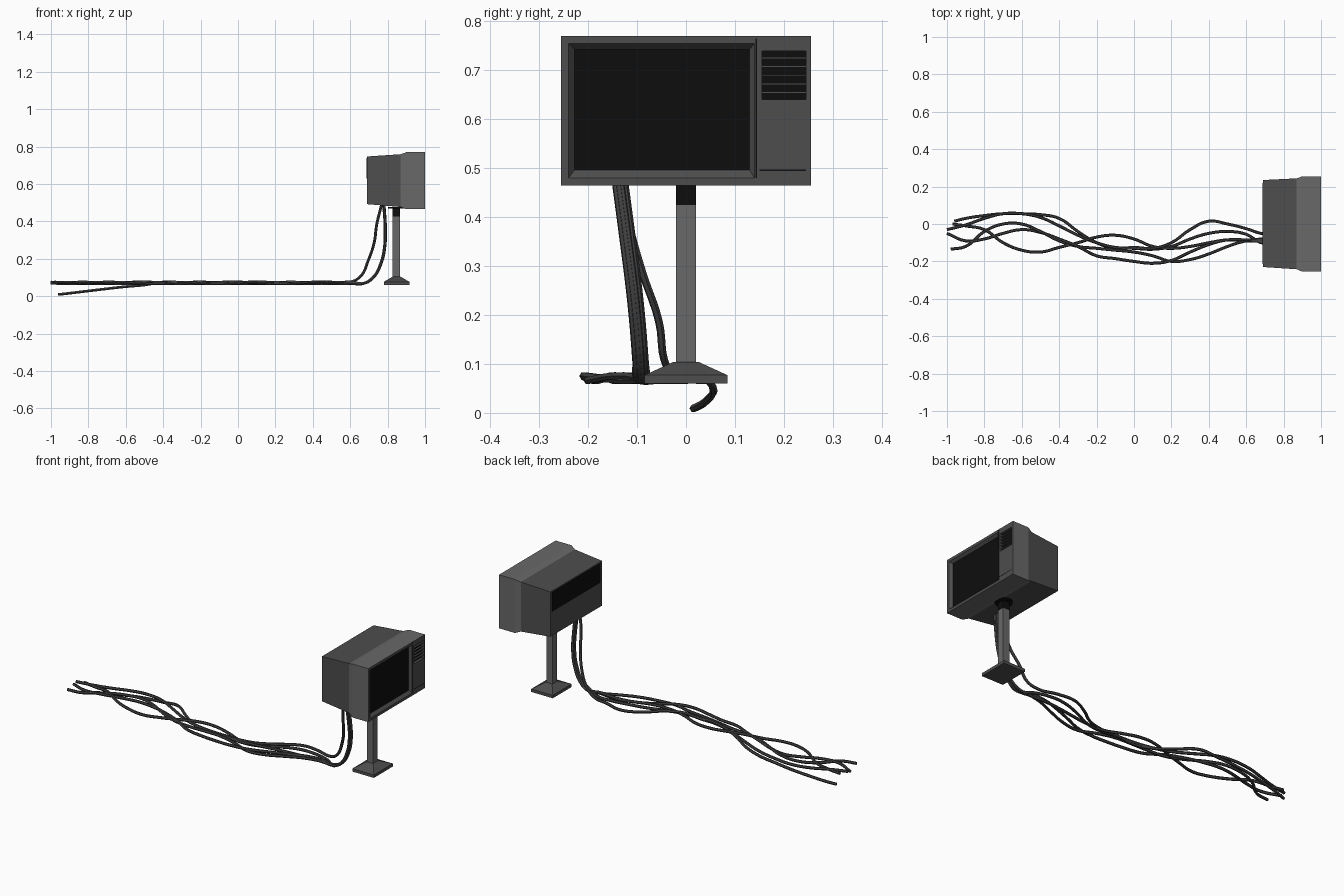
import bpy, bmesh, math

if "Cube" in bpy.data.objects:
    bpy.data.objects.remove(bpy.data.objects["Cube"])


def material(name, v):
    m = bpy.data.materials.new(name)
    m.diffuse_color = (v, v, v, 1)
    m.use_nodes = True
    m.node_tree.nodes["Principled BSDF"].inputs["Base Color"].default_value = m.diffuse_color
    return m


BODY = material("dark grey plastic", 0.075)
LIGHT = material("mid grey metal", 0.14)
CABLE = material("cable rubber", 0.055)
BLACK = material("black glass", 0.004)


def finish(name, bm, mats, recalc=True):
    if recalc:
        bmesh.ops.recalc_face_normals(bm, faces=bm.faces)
    me = bpy.data.meshes.new(name)
    bm.to_mesh(me)
    bm.free()
    for m in mats:
        me.materials.append(m)
    ob = bpy.data.objects.new(name, me)
    bpy.context.collection.objects.link(ob)
    return ob


def rect_x(bm, x, y0, y1, z0, z1):
    """Rectangle of vertices in a plane of constant x, wound to face +x."""
    return [bm.verts.new((x, y, z)) for y, z in
            ((y0, z0), (y1, z0), (y1, z1), (y0, z1))]


def bridge(bm, a, b, mat=0):
    n = len(a)
    for i in range(n):
        j = (i + 1) % n
        bm.faces.new((a[i], a[j], b[j], b[i])).material_index = mat


def box(name, x0, x1, y0, y1, z0, z1, mat):
    bm = bmesh.new()
    a, b = rect_x(bm, x0, y0, y1, z0, z1), rect_x(bm, x1, y0, y1, z0, z1)
    bridge(bm, a, b)
    bm.faces.new(a[::-1])
    bm.faces.new(b)
    return finish(name, bm, [mat])


# Cabinet: tapered rear housing flaring into the front casing
bm = bmesh.new()
sections = [(0.69, -0.23, 0.235, 0.492, 0.747), (0.87, -0.242, 0.244, 0.477, 0.759),
            (0.90, -0.255, 0.255, 0.465, 0.77), (1.0, -0.255, 0.255, 0.465, 0.77)]
rings = [rect_x(bm, *s) for s in sections]
for i in range(3):
    bridge(bm, rings[i], rings[i + 1], 1 if i else 0)
bm.faces.new(rings[0][::-1])

# Front panel: grid of cells leaving the screen and grille openings
ys = [-0.255, -0.24, 0.14, 0.155, 0.245, 0.255]
zs = [0.465, 0.48, 0.64, 0.74, 0.755, 0.77]
for i in range(5):
    for j in range(5):
        if (i == 1 and 1 <= j <= 3) or (i == 3 and j == 2):
            continue
        bm.faces.new(rect_x(bm, 1.0, ys[i], ys[i + 1], zs[j], zs[j + 1]))

# Recessed screen and speaker pocket
for outer, inner in (((-0.24, 0.14, 0.48, 0.755), (-0.228, 0.13, 0.496, 0.743)),
                     ((0.155, 0.245, 0.64, 0.74), (0.155, 0.245, 0.64, 0.74))):
    a, b = rect_x(bm, 1.0, *outer), rect_x(bm, 0.985, *inner)
    bridge(bm, b, a)
    bm.faces.new(b).material_index = 2
bmesh.ops.remove_doubles(bm, verts=bm.verts, dist=0.0005)
finish("television_cabinet", bm, [BODY, LIGHT, BLACK])

# Grille slats, panel seams and rear vent
for k in range(5):
    z = 0.655 + k * 0.0175
    box("grille_slat", 0.984, 0.995, 0.155, 0.245, z - 0.002, z + 0.002, BODY)
box("panel_seam", 0.995, 1.0005, 0.1425, 0.1455, 0.48, 0.765, BLACK)
box("control_seam", 0.995, 1.0005, 0.15, 0.245, 0.494, 0.497, BLACK)
box("rear_vent", 0.688, 0.692, -0.215, 0.22, 0.63, 0.74, BLACK)

# Stand: post, collar and stepped foot
box("stand_post", 0.826, 0.866, -0.02, 0.02, 0.09, 0.425, LIGHT)
box("stand_post_top", 0.826, 0.866, -0.02, 0.02, 0.425, 0.475, BLACK)
bm = bmesh.new()
bmesh.ops.create_cone(bm, cap_ends=True, segments=20, radius1=0.045, radius2=0.045, depth=0.008)
bmesh.ops.translate(bm, verts=bm.verts, vec=(0.846, 0, 0.472))
finish("stand_socket", bm, [BLACK])

bm = bmesh.new()
levels = []
for z, hx, hy in ((0.06, 0.068, 0.085), (0.077, 0.068, 0.085), (0.104, 0.022, 0.026)):
    levels.append([bm.verts.new((0.848 + sx * hx, sy * hy, z))
                   for sx, sy in ((-1, -1), (1, -1), (1, 1), (-1, 1))])
bridge(bm, levels[0], levels[1])
bridge(bm, levels[1], levels[2])
bm.faces.new(levels[0][::-1])
bm.faces.new(levels[2])
finish("stand_foot", bm, [BODY])

# Cables: sideways position at every 0.1 step in x from -1.0 to 0.6 (in hundredths)
runs = [
    [1.5, 3, 4.5, 5.5, 5.5, 5, 3, -4, -10, -13, -12.5, -13, -10, -3, 1.5, 0, -2.5],
    [-3, -0.5, 3, 5.5, 5.5, 3.5, -1, -6, -10, -12.5, -13, -13.5, -12, -8, -5, -4, -5.5],
    [0, -1, -3, -10, -14, -15, -12.5, -10, -7, -6, -8, -12, -13, -12, -10, -8.5, -9],
    [-5, -9, -8, -5, -3, -4.5, -8, -12, -17, -18.5, -20, -21, -19.5, -15, -11, -8.5, -8.5],
    [-13.5, -12, -4, 0, 0, -4, -9, -12, -13, -14, -15, -17, -20, -19, -16, -12, -9],
]
starts = [-0.96, -1, -0.97, -1, -0.98]
inner_rise = [(0.665, -0.045, 0.11), (0.70, -0.055, 0.185), (0.735, -0.09, 0.29),
              (0.747, -0.115, 0.38), (0.775, -0.135, 0.495)]
outer_rise = [(0.68, -0.09, 0.07), (0.73, -0.093, 0.105), (0.765, -0.098, 0.17),
              (0.785, -0.106, 0.25), (0.79, -0.12, 0.36), (0.782, -0.138, 0.495)]
for c, run in enumerate(runs):
    pts = []
    for k, y in enumerate(run):
        x = starts[c] if k == 0 else -1 + 0.1 * k
        z = 0.071 + 0.005 * math.sin(k * 1.3 + c * 1.9)
        if c == 0 and k < 6:      # loose end droops to the ground
            z = (0.009, 0.016, 0.028, 0.04, 0.051, 0.06)[k]
        pts.append((x, y / 100, z))
    off = (c - 2.5) * 0.006
    rise = inner_rise if c == 0 else outer_rise
    pts += [(x - abs(off) * 0.4, y + (off if c else 0), z) for x, y, z in rise]
    cu = bpy.data.curves.new("cable", 'CURVE')
    cu.dimensions = '3D'
    cu.bevel_depth = 0.008
    cu.bevel_resolution = 1
    cu.resolution_u = 5
    cu.use_fill_caps = True
    sp = cu.splines.new('BEZIER')
    sp.bezier_points.add(len(pts) - 1)
    for bp, p in zip(sp.bezier_points, pts):
        bp.co = p
        bp.handle_left_type = bp.handle_right_type = 'AUTO'
    cu.materials.append(CABLE)
    ob = bpy.data.objects.new("cable", cu)
    bpy.context.collection.objects.link(ob)
    bpy.ops.object.select_all(action='DESELECT')
    ob.select_set(True)
    bpy.context.view_layer.objects.active = ob
    bpy.ops.object.convert(target='MESH')
    bpy.ops.object.shade_smooth_by_angle(angle=math.radians(50))
